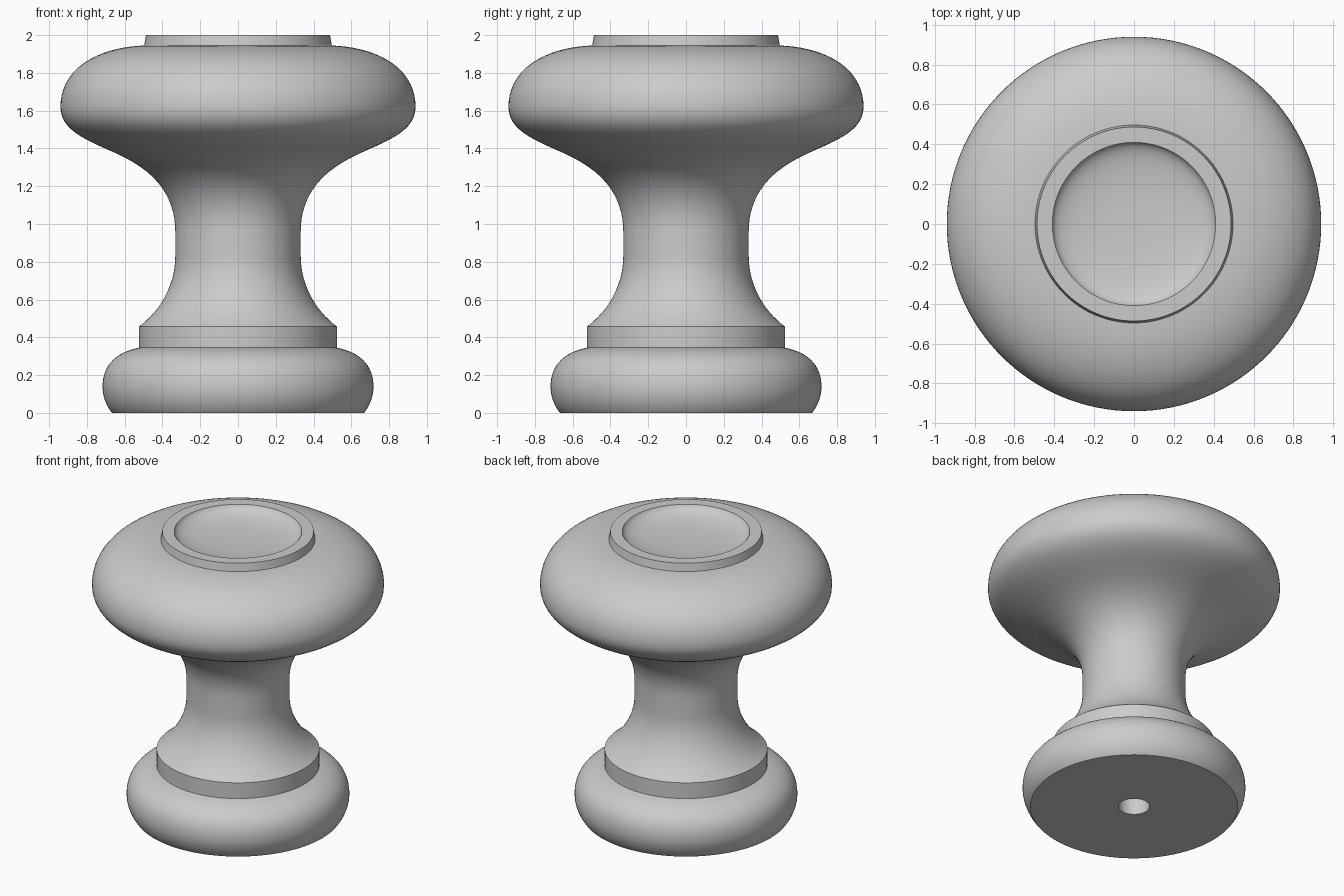
import bpy, bmesh
from math import pi, radians
from mathutils import Vector
from mathutils.geometry import interpolate_bezier

if "Cube" in bpy.data.objects:
    bpy.data.objects.remove(bpy.data.objects["Cube"])

grey = bpy.data.materials.new("plain grey")
grey.use_nodes = True
colour = (0.6, 0.6, 0.6, 1)
grey.diffuse_color = colour
grey.node_tree.nodes["Principled BSDF"].inputs["Base Color"].default_value = colour


def curve(a, b, c, d, steps=16):
    """Sampled bezier in (radius, height)."""
    pts = [Vector((r, 0, z)) for r, z in (a, b, c, d)]
    return [(p.x, p.z) for p in interpolate_bezier(*pts, steps)]


def lathe(name, profile, segments=128):
    """Turn a (radius, height) profile around the z axis."""
    bm = bmesh.new()
    verts = []
    for r, z in profile:
        co = Vector((r, 0, z))
        if not verts or (verts[-1].co - co).length > 1e-4:
            verts.append(bm.verts.new(co))
    edges = [bm.edges.new(pair) for pair in zip(verts, verts[1:])]
    bmesh.ops.spin(bm, geom=verts + edges, cent=(0, 0, 0), axis=(0, 0, 1),
                   angle=2 * pi, steps=segments, use_merge=True)
    bmesh.ops.remove_doubles(bm, verts=bm.verts, dist=1e-5)
    bmesh.ops.recalc_face_normals(bm, faces=bm.faces)
    mesh = bpy.data.meshes.new(name)
    bm.to_mesh(mesh)
    bm.free()
    mesh.materials.append(grey)
    obj = bpy.data.objects.new(name, mesh)
    bpy.context.collection.objects.link(obj)
    bpy.ops.object.select_all(action='DESELECT')
    obj.select_set(True)
    bpy.context.view_layer.objects.active = obj
    bpy.ops.object.shade_smooth_by_angle(angle=radians(28))


# Screw hole and flat underside
profile = [(0, 0.6), (0.1, 0.6), (0.1, 0)]
# Rounded foot
profile += curve((0.667, 0), (0.70, 0.04), (0.717, 0.09), (0.717, 0.14))
profile += curve((0.717, 0.14), (0.717, 0.25), (0.65, 0.32), (0.524, 0.345))
# Collar, then flare into the straight neck
profile += curve((0.524, 0.457), (0.41, 0.54), (0.332, 0.68), (0.332, 0.83))
# Underside of the grip
profile += curve((0.332, 0.96), (0.332, 1.15), (0.44, 1.27), (0.6, 1.352))
profile += curve((0.6, 1.352), (0.75, 1.429), (0.94, 1.475), (0.94, 1.62))
# Domed top of the grip
profile += curve((0.94, 1.62), (0.94, 1.82), (0.75, 1.935), (0.497, 1.945), 20)
# Raised rim and shallow dish
profile += [(0.487, 2.0)]
profile += curve((0.41, 2.0), (0.39, 1.945), (0.24, 1.925), (0, 1.925))

lathe("turned_knob", profile)
